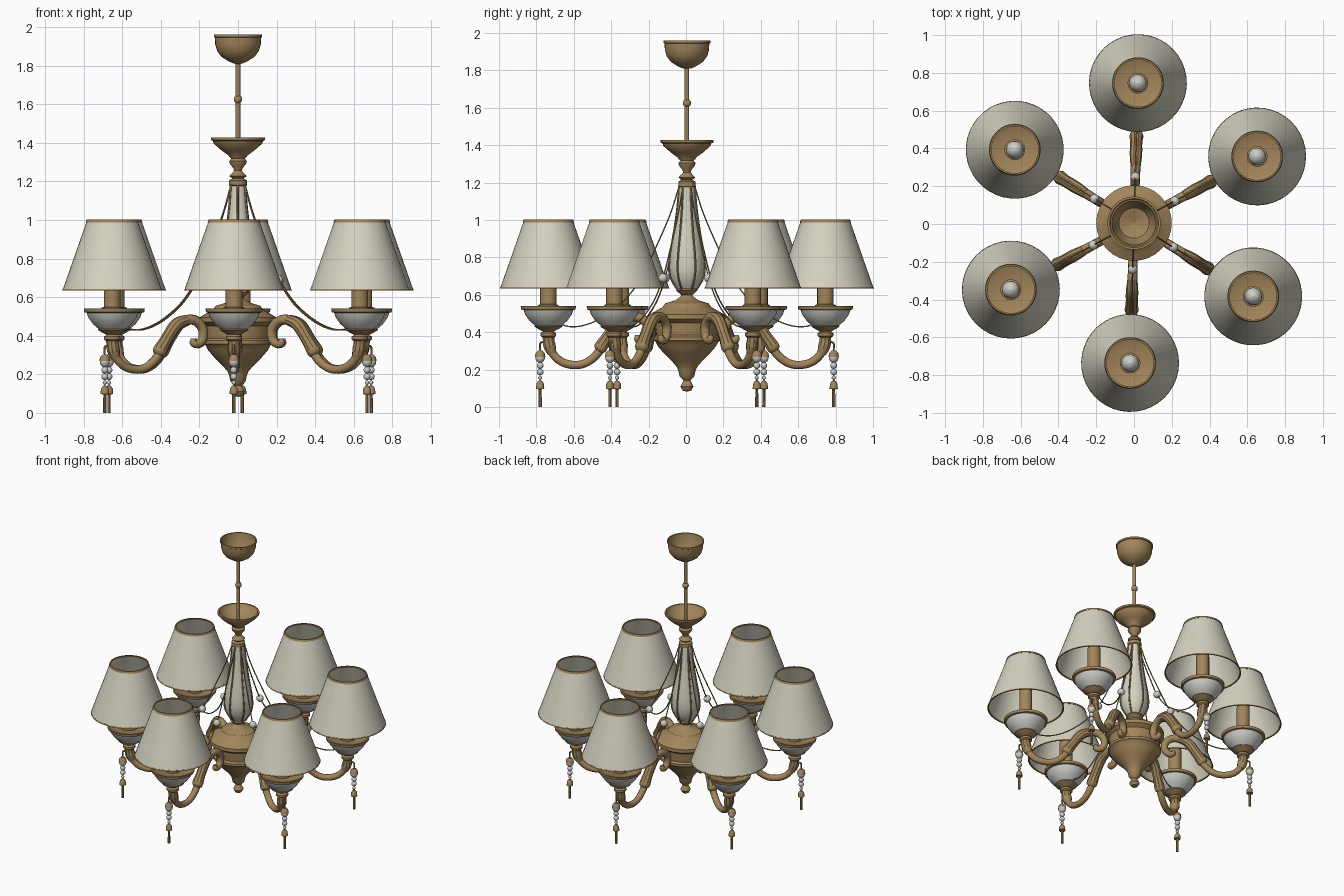
import bpy, math
from mathutils import Vector

if "Cube" in bpy.data.objects:
    bpy.data.objects.remove(bpy.data.objects["Cube"])

CENTRE = (0, 0.005, 0)
ARMS = [math.radians(28.4 + 60 * k) for k in range(6)]
R = 0.741          # distance of each lamp from the column


def material(name, rgb):
    m = bpy.data.materials.new(name)
    m.diffuse_color = (*rgb, 1)
    m.use_nodes = True
    m.node_tree.nodes["Principled BSDF"].inputs["Base Color"].default_value = m.diffuse_color
    return m


BRASS = material("aged_brass", (0.36, 0.235, 0.105))
CREAM = material("cream_fabric", (0.66, 0.64, 0.53))
PEARL = material("pearl_glass", (0.60, 0.60, 0.57))


def make(name, verts, faces, mat, angle):
    me = bpy.data.meshes.new(name)
    me.from_pydata(verts, [], faces)
    me.materials.append(mat)
    ob = bpy.data.objects.new(name, me)
    ob.location = CENTRE
    ob.rotation_euler.z = angle
    bpy.context.collection.objects.link(ob)
    return ob


def lathe(name, profile, mat, off=0.0, angle=0.0, seg=32):
    """Spin (radius, z) points, listed bottom to top on the outside."""
    verts, faces = [], []
    for r, z in profile:
        for i in range(seg):
            a = 2 * math.pi * i / seg
            verts.append((off + r * math.cos(a), r * math.sin(a), z))
    for j in range(len(profile) - 1):
        for i in range(seg):
            k = (i + 1) % seg
            faces.append((j * seg + i, j * seg + k, (j + 1) * seg + k, (j + 1) * seg + i))
    return make(name, verts, faces, mat, angle)


def ball(name, r, z, mat, off=0.0, angle=0.0, stretch=1.0, seg=16):
    n = 8
    prof = [(max(r * math.sin(math.pi * i / n), 1e-4), z - r * stretch * math.cos(math.pi * i / n))
            for i in range(n + 1)]
    return lathe(name, prof, mat, off, angle, seg)


def smooth_path(pts, steps):
    """Catmull-Rom through (r, z, thickness) points."""
    p = [Vector(q) for q in pts]
    p = [2 * p[0] - p[1]] + p + [2 * p[-1] - p[-2]]
    out = []
    for i in range(1, len(p) - 2):
        a, b, c, d = p[i - 1:i + 3]
        for s in range(steps):
            t = s / steps
            out.append(0.5 * (2 * b + (c - a) * t + (2 * a - 5 * b + 4 * c - d) * t * t
                              + (3 * b - a - 3 * c + d) * t ** 3))
    return out + [p[-2]]


def sweep(name, pts, mat, angle, seg=12, steps=5):
    """Round tube along a path lying in the arm's upright plane."""
    path = smooth_path(pts, steps)
    verts, faces, n = [], [], len(path)
    for i, q in enumerate(path):
        t = path[min(i + 1, n - 1)] - path[max(i - 1, 0)]
        t = Vector((t.x, 0, t.y)).normalized()
        side = Vector((0, 1, 0))
        up = t.cross(side)
        for k in range(seg):
            a = 2 * math.pi * k / seg
            verts.append(Vector((q.x, 0, q.y)) + q.z * (math.cos(a) * side + math.sin(a) * up))
    for i in range(n - 1):
        for k in range(seg):
            m = (k + 1) % seg
            faces.append((i * seg + k, i * seg + m, (i + 1) * seg + m, (i + 1) * seg + k))
    faces.append(tuple(range(seg))[::-1])
    faces.append(tuple(range((n - 1) * seg, n * seg)))
    return make(name, verts, faces, mat, angle)


# Ceiling canopy (open bowl), rod and knob
lathe("ceiling_canopy", [(.001, 1.808), (.02, 1.81), (.045, 1.82), (.085, 1.845), (.108, 1.875),
      (.118, 1.91), (.12, 1.945), (.125, 1.948), (.125, 1.96), (.117, 1.96), (.112, 1.91),
      (.08, 1.85), (.001, 1.825)], BRASS)
lathe("hanging_rod", [(.012, 1.36), (.012, 1.82)], BRASS, seg=12)
ball("rod_knob", .022, 1.625, BRASS)

# Upper dish and turned neck
lathe("upper_dish", [(.045, 1.325), (.05, 1.335), (.085, 1.36), (.125, 1.395), (.13, 1.41),
      (.141, 1.414), (.141, 1.427), (.13, 1.427), (.115, 1.40), (.06, 1.365), (.001, 1.36)], BRASS)
lathe("turned_neck", [(.03, 1.17), (.046, 1.18), (.046, 1.205), (.03, 1.215), (.045, 1.228),
      (.03, 1.243), (.02, 1.255), (.025, 1.27), (.042, 1.29), (.046, 1.305), (.035, 1.318),
      (.045, 1.33)], BRASS)

# Vase shaped column with brass ribs
vase = [(.05, .63), (.07, .66), (.088, .70), (.094, .75), (.088, .82), (.074, .90),
        (.058, 1.0), (.047, 1.09), (.04, 1.185)]
lathe("column_vase", vase, CREAM)
for a in ARMS:
    sweep("column_rib", [(r + .002, z, .006) for r, z in vase], BRASS, a, 6, 2)

# Central body with bottom finial
lathe("central_body", [(.001, .083), (.022, .088), (.035, .11), (.025, .13), (.018, .143),
      (.04, .165), (.046, .195), (.055, .215), (.08, .245), (.125, .29), (.155, .325),
      (.168, .35), (.18, .357), (.18, .375), (.165, .385), (.172, .45), (.2, .47), (.2, .495),
      (.165, .515), (.13, .535), (.115, .555), (.06, .572), (.035, .59), (.03, .60),
      (.045, .612), (.058, .625), (.05, .64), (.001, .64)], BRASS)

for a in ARMS:
    # Curved arm with scroll and leaf sheaths
    sweep("arm", [(.265, .385, .012), (.262, .362, .02), (.235, .358, .022), (.208, .385, .024),
          (.208, .435, .025), (.245, .475, .025), (.30, .482, .026), (.36, .455, .025),
          (.42, .375, .024), (.48, .285, .023), (.54, .237, .022), (.605, .225, .022),
          (.675, .245, .022), (.725, .30, .022), (.741, .38, .022)], BRASS, a)
    sweep("arm_leaf", [(.30, .484, .027), (.365, .456, .033), (.425, .375, .032),
          (.465, .315, .036), (.48, .295, .01)], BRASS, a, 10, 4)
    sweep("arm_end_leaf", [(.72, .285, .024), (.734, .325, .034), (.74, .36, .032),
          (.741, .40, .036)], BRASS, a, 10, 4)

    # Lamp cup: brass foot, pearl bowl, brass rim and dish
    lathe("cup_foot", [(.02, .365), (.042, .38), (.042, .395), (.03, .405), (.05, .415),
          (.075, .43), (.07, .438)], BRASS, R, a)
    lathe("cup_bowl", [(.07, .434), (.10, .46), (.125, .495), (.134, .522)], PEARL, R, a)
    lathe("cup_rim", [(.13, .518), (.145, .522), (.148, .54), (.138, .541), (.12, .53),
          (.04, .525)], BRASS, R, a)
    lathe("candle_sleeve", [(.055, .525), (.055, .545), (.044, .55), (.044, .76), (.001, .765)],
          BRASS, R, a, 20)
    ball("bulb", .047, .80, PEARL, R, a, 1.2)

    # Lamp shade with trimmed edges
    lathe("shade", [(.257, .638), (.13, 1.0), (.127, 1.0), (.254, .638), (.257, .638)],
          CREAM, R, a, 40)
    for name, r, z, h in (("shade_lower_trim", .259, .634, .008), ("shade_upper_trim", .137, .988, .014)):
        lathe(name, [(r, z), (r - h * .35, z + h), (r - h * .35 - .008, z + h), (r - .008, z),
              (r, z)], BRASS, R, a, 40)

    # Swag from the neck to the lamp, with one bead
    sweep("swag", [(.042, 1.18, .004), (.09, 1.03, .004), (.17, .845, .004), (.245, .69, .004),
          (.34, .565, .004), (.46, .475, .004), (.56, .435, .004), (.64, .432, .004),
          (.69, .455, .004)], BRASS, a, 6, 4)
    ball("swag_bead", .025, .69, PEARL, .245, a)

    # Hanging pendant: hook, drop, beads, cap and tassel
    P = .785
    sweep("pendant_hook", [(.745, .335, .006), (.765, .348, .006), (P, .34, .006), (P, .30, .005)],
          BRASS, a, 6, 4)
    lathe("pendant_cap", [(.028, .268), (.024, .29), (.012, .302), (.001, .304)], BRASS, P, a, 12)
    ball("pendant_drop", .026, .266, PEARL, P, a, 1.15)
    for z in (.222, .188):
        ball("pendant_bead", .018, z, PEARL, P, a)
    ball("pendant_small_bead", .011, .157, PEARL, P, a)
    lathe("pendant_string", [(.003, .10), (.003, .31)], BRASS, P, a, 6)
    lathe("tassel_cap", [(.008, .095), (.022, .098), (.02, .125), (.01, .14), (.001, .142)],
          BRASS, P, a, 12)
    lathe("tassel", [(.001, 0), (.009, 0), (.008, .10)], BRASS, P, a, 8)

# Smooth shading that keeps the turned edges crisp
bpy.ops.object.select_all(action='SELECT')
bpy.context.view_layer.objects.active = bpy.context.selected_objects[0]
bpy.ops.object.shade_smooth_by_angle(angle=math.radians(35))
